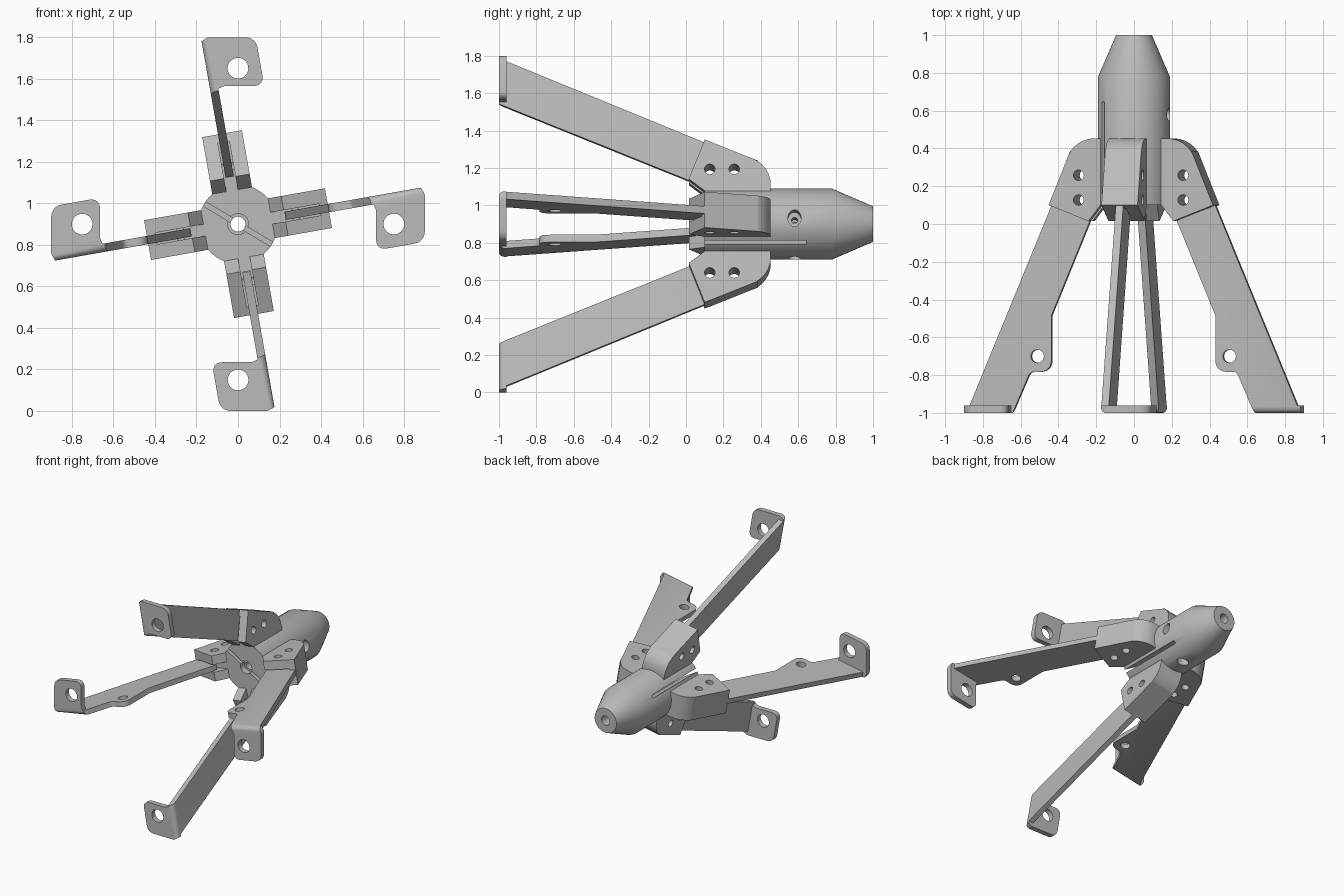
import bpy, bmesh
from math import radians, sin, cos, pi
from mathutils import Matrix, Vector

if "Cube" in bpy.data.objects:
    bpy.data.objects.remove(bpy.data.objects["Cube"])

grey = bpy.data.materials.new("plain grey")
grey.use_nodes = True
grey.diffuse_color = (0.5, 0.5, 0.5, 1)
grey.node_tree.nodes["Principled BSDF"].inputs["Base Color"].default_value = grey.diffuse_color

AXIS = Matrix.Translation((0, 0, 0.9))


def turn(deg):
    """Radial frame: x is outward, y along the hub, z across the arm."""
    return AXIS @ Matrix.Rotation(-radians(deg), 4, 'Y')


def finish(name, bm, matrix=Matrix()):
    bmesh.ops.recalc_face_normals(bm, faces=bm.faces)
    bm.transform(matrix)
    mesh = bpy.data.meshes.new(name)
    bm.to_mesh(mesh)
    bm.free()
    mesh.materials.append(grey)
    obj = bpy.data.objects.new(name, mesh)
    bpy.context.collection.objects.link(obj)
    return obj


def rounded(points, steps=6):
    """Round each (x, y, radius) corner of an outline."""
    out = []
    for i, p in enumerate(points):
        c = Vector(p[:2])
        cut = p[2] if len(p) > 2 else 0
        if not cut:
            out.append(c)
            continue
        a = c + (Vector(points[i - 1][:2]) - c).normalized() * cut
        b = c + (Vector(points[(i + 1) % len(points)][:2]) - c).normalized() * cut
        for k in range(steps + 1):
            s = k / steps
            w = 0.8 * 2 * s * (1 - s)
            total = (1 - s) ** 2 + w + s * s
            out.append((a * (1 - s) ** 2 + c * w + b * s * s) / total)
    return out


def prism(bm, outline, place, low, high):
    """Extrude an outline; place maps (u, v, depth) to a position."""
    lower = [bm.verts.new(place(p[0], p[1], low)) for p in outline]
    upper = [bm.verts.new(place(p[0], p[1], high)) for p in outline]
    bm.faces.new(lower)
    bm.faces.new(upper)
    for i in range(len(outline)):
        bm.faces.new((lower[i - 1], lower[i], upper[i], upper[i - 1]))


def side(u, v, d):
    return (u, v, d)


def facing(u, v, d):
    return (v, d, u)


def outward(u, v, d):
    return (d, u, v)


def circle(u, v, ru, rv=None, n=24):
    return [(u + ru * cos(2 * pi * k / n), v + (rv or ru) * sin(2 * pi * k / n)) for k in range(n)]


def carve(obj, cutters):
    """Subtract (outline, place, low, high, matrix) prisms."""
    for outline, place, low, high, matrix in cutters:
        bm = bmesh.new()
        prism(bm, outline, place, low, high)
        cutter = finish("cutter", bm, matrix)
        cutter.hide_render = True
        mod = obj.modifiers.new("cut", 'BOOLEAN')
        mod.operation = 'DIFFERENCE'
        mod.solver = 'EXACT'
        mod.object = cutter
        bpy.context.view_layer.update()
        graph = bpy.context.evaluated_depsgraph_get()
        mesh = bpy.data.meshes.new_from_object(obj.evaluated_get(graph))
        obj.modifiers.clear()
        obj.data = mesh
        bpy.data.objects.remove(cutter)


def smooth(obj):
    bpy.ops.object.select_all(action='DESELECT')
    obj.select_set(True)
    bpy.context.view_layer.objects.active = obj
    bpy.ops.object.shade_smooth_by_angle(angle=radians(25))


# Hub: turned body with a tapered tail and a stepped bore
profile = [(0.05, 0.1), (0.19, 0.1), (0.19, 0.78), (0.095, 1), (0.036, 1), (0.036, 0.15), (0.05, 0.15)]
bm = bmesh.new()
n = 64
rings = [[bm.verts.new((r * cos(2 * pi * k / n), y, r * sin(2 * pi * k / n))) for r, y in profile]
         for k in range(n)]
for k in range(n):
    a, b = rings[k - 1], rings[k]
    for j in range(len(profile)):
        bm.faces.new((a[j - 1], a[j], b[j], b[j - 1]))
hub = finish("hub", bm, AXIS)
slit = [(0.05, -0.012), (0.645, -0.012), (0.645, 0.012), (0.05, 0.012)]
cuts = [(slit, outward, -0.3, 0.3, turn(-31))]
for angle in (10, -80):
    cuts.append((circle(0.58, 0, 0.035, 0.045), outward, 0.11, 0.3, turn(angle)))
    cuts.append((circle(0.58, 0, 0.017), outward, 0.02, 0.2, turn(angle)))
carve(hub, cuts)
smooth(hub)

# Outlines shared by the four arms
bracket_outline = rounded([(0.15, 0.453), (0.3, 0.453, 0.1), (0.349, 0.33, 0.06),
                           (0.442, 0.1), (0.228, 0.015), (0.16, 0.105)])
plain_arm = [(0.44, 0.098), (0.4, 0.1), (0.23, 0.06), (0.235, 0.012), (0.649, -1), (0.897, -1)]
tab_arm = rounded(plain_arm[:4] + [(0.441, -0.485), (0.441, -0.783, 0.06), (0.555, -0.783, 0.02),
                                   (0.649, -1), (0.897, -1)])
pad_outline = rounded([(0.02, 0.649), (-0.05, 0.666), (-0.24, 0.633, 0.05),
                       (-0.24, 0.871, 0.05), (-0.014, 0.911, 0.01), (0.02, 0.897)])
slot = [(0.1, -0.1), (0.4, -0.1), (0.4, 0.104), (0.1, 0.104)]


def round_bend(bm):
    """Round the outer corner where the arm folds into the foot pad."""
    edges = [e for e in bm.edges
             if all(abs(v.co.y + 1) < 1e-4 and abs(v.co.z - 0.02) < 1e-4 for v in e.verts)]
    bmesh.ops.bevel(bm, geom=edges, offset=0.034, segments=5, profile=0.5, affect='EDGES')


for name, angle, tabbed in (("left", 10, True), ("upper", 100, False),
                            ("right", 190, True), ("lower", 280, False)):
    frame = turn(angle)

    # Bracket holding the arm
    bm = bmesh.new()
    prism(bm, bracket_outline, side, -0.097, 0.097)
    bracket = finish(name + "_bracket", bm, frame)
    carve(bracket, [(slot, side, -0.028, 0.028, frame)]
          + [(circle(0.281, y, 0.028), side, -0.2, 0.2, frame) for y in (0.127, 0.258)])
    smooth(bracket)

    # Flat arm, with a drilled tab on the side pair
    bm = bmesh.new()
    prism(bm, tab_arm if tabbed else plain_arm, side, -0.02, 0.02)
    round_bend(bm)
    arm = finish(name + "_arm", bm, frame)
    if tabbed:
        carve(arm, [(circle(0.516, -0.7, 0.035), side, -0.1, 0.1, frame)])
    smooth(arm)

    # Folded foot pad with a bolt hole
    bm = bmesh.new()
    prism(bm, pad_outline, facing, -1, -0.96)
    round_bend(bm)
    pad = finish(name + "_foot_pad", bm, frame)
    carve(pad, [(circle(-0.13, 0.739, 0.05), facing, -1.1, -0.9, frame)])
    smooth(pad)
